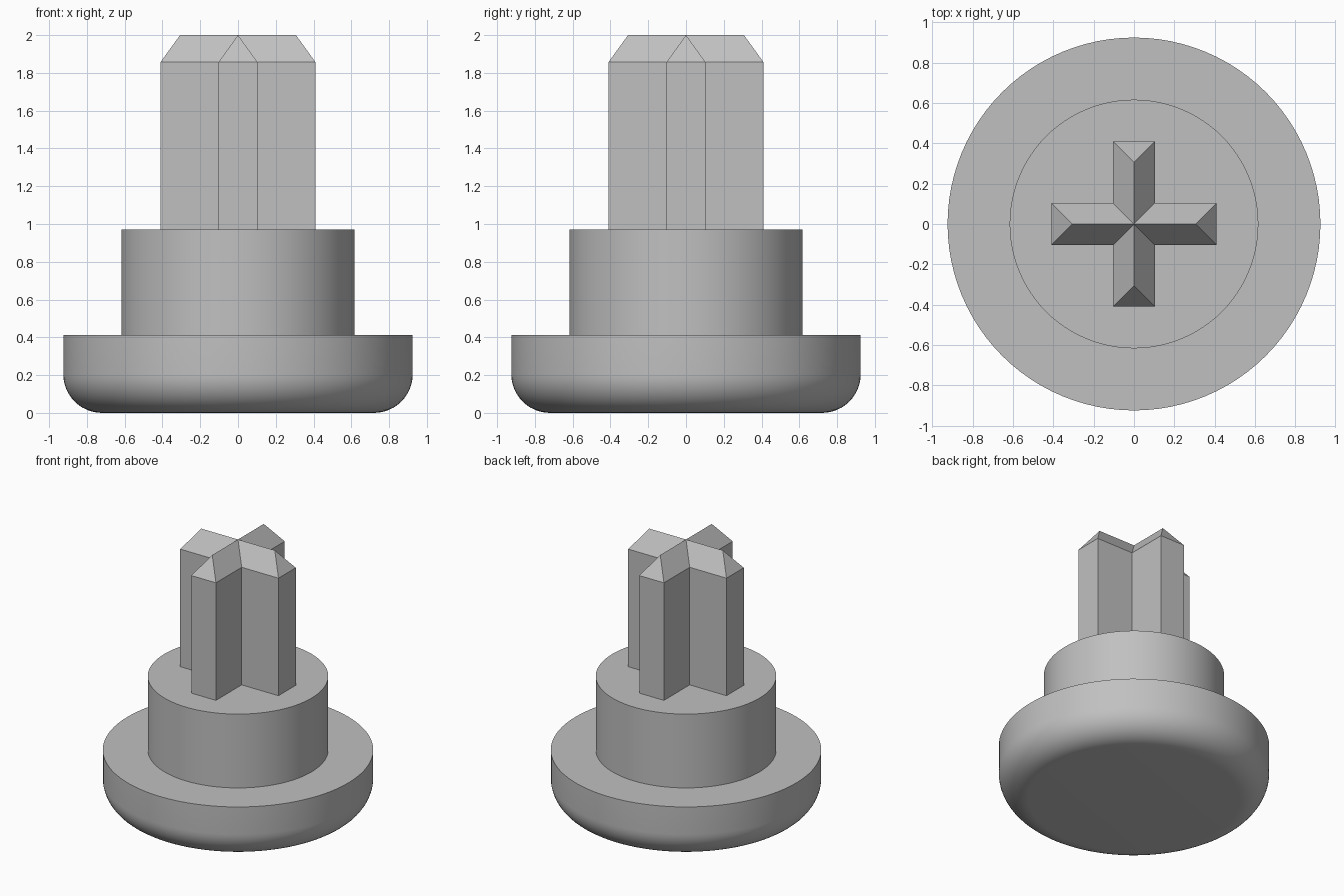
import bpy, bmesh, math

if "Cube" in bpy.data.objects:
    bpy.data.objects.remove(bpy.data.objects["Cube"], do_unlink=True)

GREY = (0.53, 0.53, 0.53, 1.0)
mat = bpy.data.materials.new("plain grey")
mat.use_nodes = True
mat.diffuse_color = GREY
mat.node_tree.nodes["Principled BSDF"].inputs["Base Color"].default_value = GREY


def finish(name, bm, smooth):
    """Turn a bmesh into a named, coloured object."""
    bmesh.ops.recalc_face_normals(bm, faces=bm.faces)
    mesh = bpy.data.meshes.new(name)
    bm.to_mesh(mesh)
    bm.free()
    mesh.materials.append(mat)
    obj = bpy.data.objects.new(name, mesh)
    bpy.context.collection.objects.link(obj)
    if smooth:
        bpy.ops.object.select_all(action='DESELECT')
        obj.select_set(True)
        bpy.context.view_layer.objects.active = obj
        bpy.ops.object.shade_smooth_by_angle(angle=math.radians(30))
    return obj


def lathe(name, profile, segments=96):
    """Revolve (radius, height) points round z and cap both ends."""
    bm = bmesh.new()
    rings = []
    for r, z in profile:
        rings.append([bm.verts.new((r * math.cos(a), r * math.sin(a), z))
                      for a in (2 * math.pi * i / segments for i in range(segments))])
    for low, high in zip(rings, rings[1:]):
        for i in range(segments):
            j = (i + 1) % segments
            bm.faces.new((low[i], low[j], high[j], high[i]))
    bm.faces.new(rings[0][::-1])
    bm.faces.new(rings[-1])
    return finish(name, bm, True)


# Wide base disc with a rounded lower edge
R, FILLET, DISC_TOP = 0.925, 0.205, 0.413
steps = 12
edge = [(R - FILLET + FILLET * math.sin(t), FILLET - FILLET * math.cos(t))
        for t in (math.pi / 2 * i / steps for i in range(steps + 1))]
lathe("base_disc", edge + [(R, DISC_TOP)])

# Narrower neck, sunk slightly into the disc
NECK_TOP = 0.97
lathe("neck", [(0.617, DISC_TOP - 0.02), (0.617, NECK_TOP)])

# Cross-shaped stem with a hipped, ridged top
HALF, REACH, BEVEL = 0.103, 0.41, 0.103
EAVE, TOP, FOOT = 1.857, 2.0, NECK_TOP - 0.02
bm = bmesh.new()
apex = bm.verts.new((0, 0, TOP))
outline = []
for k in range(4):
    c, s = round(math.cos(k * math.pi / 2)), round(math.sin(k * math.pi / 2))

    def vert(x, y, z):
        return bm.verts.new((c * x - s * y, s * x + c * y, z))

    ridge = vert(REACH - BEVEL, 0, TOP)
    right = vert(REACH, -HALF, EAVE)
    left = vert(REACH, HALF, EAVE)
    valley = vert(HALF, HALF, EAVE)
    bm.faces.new((ridge, right, left))
    outline.append((ridge, right, left, valley))
for k, (ridge, right, left, valley) in enumerate(outline):
    bm.faces.new((apex, ridge, left, valley))
    bm.faces.new((apex, outline[k - 1][3], right, ridge))
# Upright walls below the eaves
rim = [v for arm in outline for v in arm[1:]]
feet = [bm.verts.new((v.co.x, v.co.y, FOOT)) for v in rim]
for i in range(len(rim)):
    j = (i + 1) % len(rim)
    bm.faces.new((feet[i], feet[j], rim[j], rim[i]))
bm.faces.new(feet[::-1])
finish("cross_stem", bm, False)
